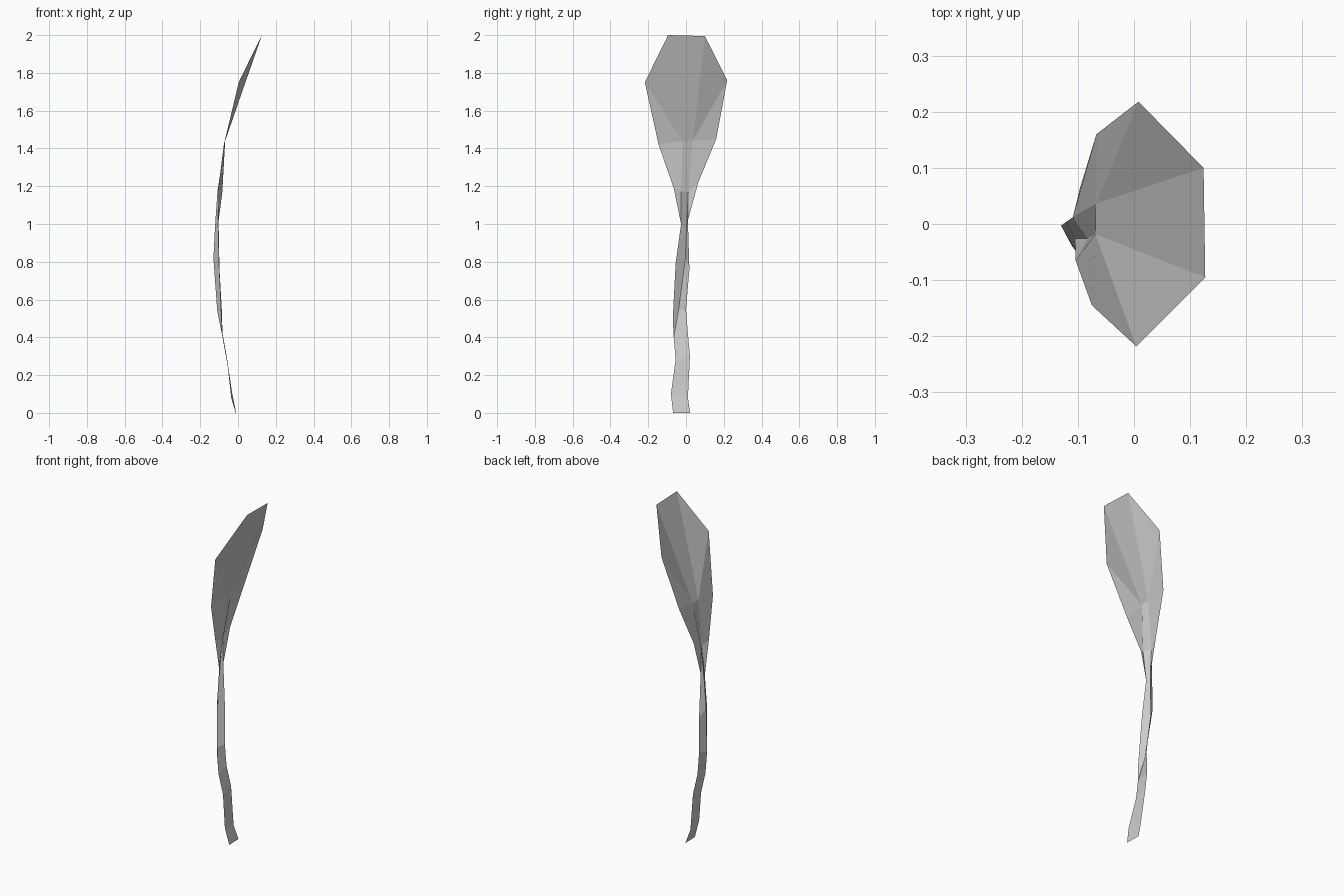
import bpy
import bmesh

if "Cube" in bpy.data.objects:
    bpy.data.objects.remove(bpy.data.objects["Cube"])

grey = bpy.data.materials.new("plain grey")
grey.diffuse_color = (0.6, 0.6, 0.6, 1)
grey.use_nodes = True
grey.node_tree.nodes["Principled BSDF"].inputs["Base Color"].default_value = grey.diffuse_color

# Stem rows from the foot upward: left edge, keel, right edge
stem = [
    ((-0.010, -0.068, 0.00), None, (-0.012, 0.022, 0.00)),
    ((-0.030, -0.080, 0.10), None, (-0.036, 0.010, 0.08)),
    ((-0.060, -0.055, 0.28), None, (-0.060, 0.021, 0.30)),
    ((-0.082, -0.065, 0.40), None, (-0.082, 0.010, 0.42)),
    ((-0.087, -0.070, 0.50), (-0.110, -0.040, 0.54), (-0.086, 0.000, 0.55)),
    ((-0.100, -0.055, 0.79), (-0.130, -0.003, 0.82), (-0.098, 0.018, 0.76)),
    ((-0.105, -0.026, 1.00), (-0.122, 0.003, 0.98), (-0.103, 0.010, 1.02)),
]
# Blade rows: left edge, ridge, groove, right edge
throat = [(-0.104, -0.065, 1.19), (-0.083, -0.026, 1.17),
          (-0.109, 0.012, 1.17), (-0.096, 0.065, 1.22)]
heart = [(-0.075, -0.145, 1.42), (-0.069, -0.018, 1.44),
         (-0.068, 0.036, 1.44), (-0.067, 0.160, 1.45)]
shoulder = [(0.004, -0.218, 1.75), (0.008, 0.218, 1.76)]
tip = [(0.127, -0.095, 2.00), (0.124, 0.100, 1.995)]

bm = bmesh.new()


def add(points):
    return [bm.verts.new(p) if p else None for p in points]


def face(*verts):
    bm.faces.new(list(dict.fromkeys(verts)))


# Stem: flat at the foot, folding into a V channel higher up
rows = [add(r) for r in stem]
for low, high in zip(rows, rows[1:]):
    l0, k0, r0 = low
    l1, k1, r1 = high
    k0, k1 = k0 or l0, k1 or l1
    if k1 is not l1:
        face(l0, k0, k1, l1)
    face(k0, r0, r1, k1)

# Folded throat where the stem opens into the blade
neck_l, neck_k, neck_r = rows[-1]
t = add(throat)
face(neck_l, t[1], t[0])
face(neck_l, neck_k, t[2], t[1])
face(neck_k, neck_r, t[2])
face(neck_r, t[3], t[2])
h = add(heart)
for i in range(3):
    face(t[i], t[i + 1], h[i + 1], h[i])

# Broad blade fanning out to the tip
s, p = add(shoulder), add(tip)
face(h[0], h[1], s[0])
face(s[0], h[1], p[0])
face(h[1], h[2], p[1], p[0])
face(h[2], s[1], p[1])
face(h[2], h[3], s[1])

mesh = bpy.data.meshes.new("folded_blade")
bm.to_mesh(mesh)
bm.free()
mesh.materials.append(grey)
blade = bpy.data.objects.new("folded_blade", mesh)
bpy.context.collection.objects.link(blade)
